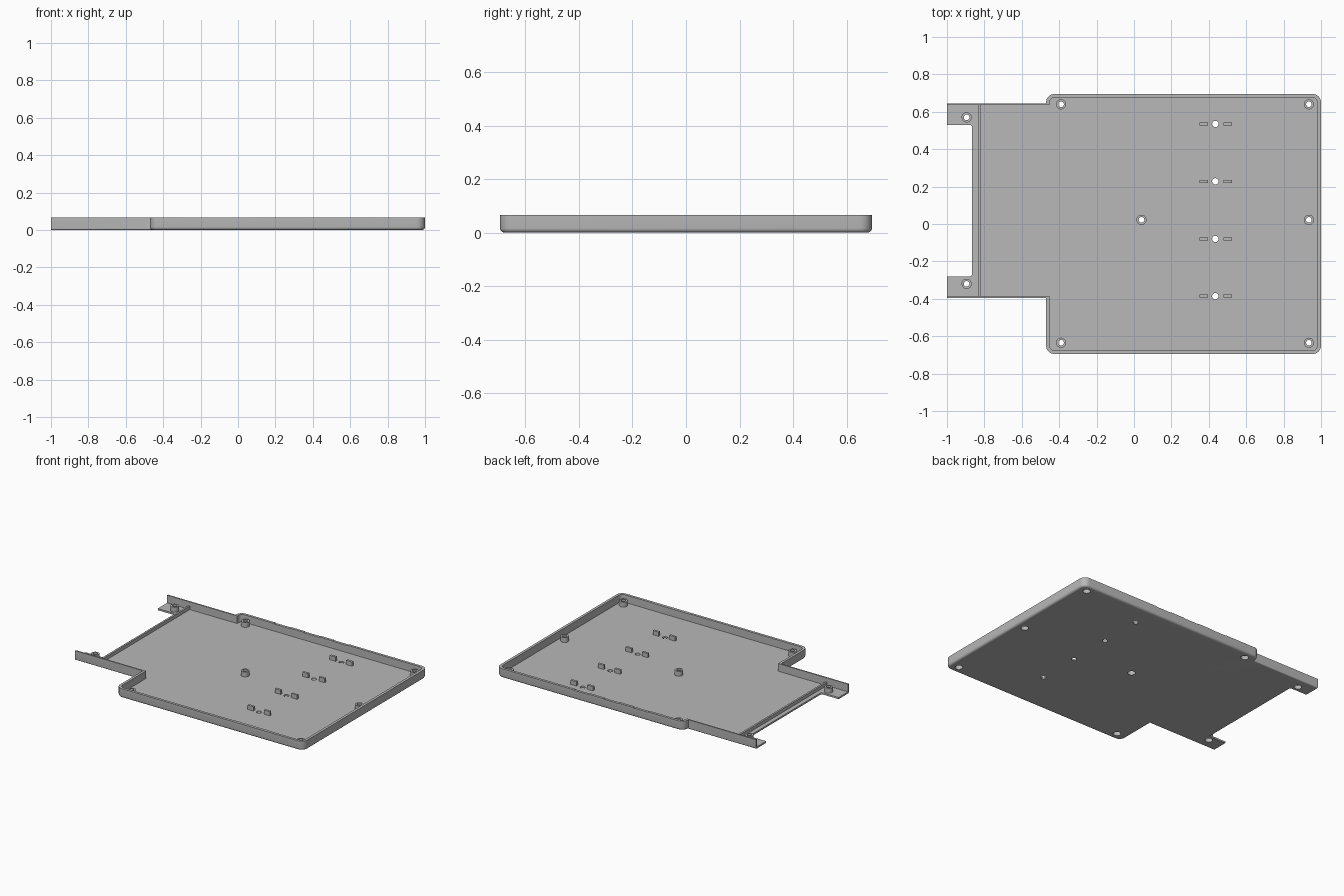
import bpy, bmesh
from math import sin, cos, pi

cube = bpy.data.objects.get("Cube")
if cube:
    bpy.data.objects.remove(cube, do_unlink=True)

HEIGHT, FLOOR = 0.066, 0.012

grey = bpy.data.materials.new("plain grey")
grey.use_nodes = True
grey.diffuse_color = (0.48, 0.48, 0.48, 1)
grey.node_tree.nodes["Principled BSDF"].inputs["Base Color"].default_value = (0.48, 0.48, 0.48, 1)


def finish(name, bm):
    bmesh.ops.recalc_face_normals(bm, faces=bm.faces)
    mesh = bpy.data.meshes.new(name)
    bm.to_mesh(mesh)
    bm.free()
    mesh.materials.append(grey)
    obj = bpy.data.objects.new(name, mesh)
    bpy.context.collection.objects.link(obj)
    return obj


def rounded_block(name, x0, x1, y0, y1, z0, z1, radius=0.0, fillet=0.0):
    """Block with rounded upright corners and an optional rounded bottom edge."""
    bm = bmesh.new()
    steps = 5 if fillet else 0
    levels = [(fillet * (1 - sin(pi / 2 * i / 5)), z0 + fillet * (1 - cos(pi / 2 * i / 5)))
              for i in range(steps + 1)] if fillet else [(0, z0)]
    levels.append((0, z1))
    rings = []
    for inset, z in levels:
        ring = []
        for k, (cx, cy) in enumerate([(x1 - radius, y1 - radius), (x0 + radius, y1 - radius),
                                      (x0 + radius, y0 + radius), (x1 - radius, y0 + radius)]):
            r = radius - inset
            if radius:
                for i in range(9):
                    a = pi / 2 * (k + i / 8)
                    ring.append(bm.verts.new((cx + r * cos(a), cy + r * sin(a), z)))
            else:
                ring.append(bm.verts.new((cx, cy, z)))
        rings.append(ring)
    bm.faces.new(rings[0])
    bm.faces.new(rings[-1])
    for low, high in zip(rings, rings[1:]):
        for i in range(len(low)):
            j = (i + 1) % len(low)
            bm.faces.new((low[i], low[j], high[j], high[i]))
    return finish(name, bm)


def lathe(name, x, y, profile, sides=32):
    """Closed profile of (radius, z) points turned into a ring."""
    bm = bmesh.new()
    rings = [[bm.verts.new((x + r * cos(2 * pi * i / sides), y + r * sin(2 * pi * i / sides), z))
              for i in range(sides)] for r, z in profile]
    for a, b in zip(rings, rings[1:] + rings[:1]):
        for i in range(sides):
            j = (i + 1) % sides
            bm.faces.new((a[i], a[j], b[j], b[i]))
    return finish(name, bm)


def drill(x, y, radius):
    return rounded_block("drill", x - radius, x + radius, y - radius, y + radius, -0.1, 0.05, radius * 0.999)


def combine(target, other, operation):
    mod = target.modifiers.new("cut", "BOOLEAN")
    mod.operation, mod.solver, mod.object = operation, "EXACT", other
    bpy.context.view_layer.objects.active = target
    bpy.ops.object.modifier_apply(modifier=mod.name)
    bpy.data.objects.remove(other, do_unlink=True)


# Tray shell: wide body plus narrower side extension
tray = rounded_block("tray", -0.47, 1, -0.695, 0.695, 0, HEIGHT, 0.045, 0.016)
combine(tray, rounded_block("extension", -1.1, 0, -0.395, 0.645, 0, HEIGHT, 0.009, 0.008), "UNION")

# Hollow inside, open end and mouth between the two arms
combine(tray, rounded_block("body_pocket", -0.452, 0.981, -0.677, 0.677, FLOOR, 0.2, 0.03), "DIFFERENCE")
combine(tray, rounded_block("extension_pocket", -1.2, 0, -0.385, 0.635, FLOOR, 0.2), "DIFFERENCE")
combine(tray, rounded_block("end_trim", -1.3, -1, -1, 1, -0.1, 0.3), "DIFFERENCE")
combine(tray, rounded_block("mouth", -1.2, -0.865, -0.28, 0.53, -0.1, 0.3, 0.014), "DIFFERENCE")

# Shallow finger dips along the back rim
for x in (-0.13, 0.1, 0.33):
    combine(tray, rounded_block("dip", x - 0.06, x + 0.06, 0.6, 0.8, HEIGHT - 0.003, 0.2), "DIFFERENCE")

# Screw posts, recessed from below
parts = [tray]
post_profile = [(0.025, 0), (0.025, 0.028), (0.015, 0.028), (0.015, 0.046), (0.027, 0.046), (0.027, 0)]
for x, y in [(-0.39, 0.64), (0.935, 0.64), (0.04, 0.022), (0.935, 0.022),
             (-0.39, -0.635), (0.935, -0.635), (-0.895, 0.57), (-0.895, -0.32)]:
    combine(tray, drill(x, y, 0.0262), "DIFFERENCE")
    parts.append(lathe("screw_post", x, y, post_profile))

# Pairs of locating blocks with a hole between each pair
for y in (0.535, 0.228, -0.08, -0.386):
    combine(tray, drill(0.435, y, 0.017), "DIFFERENCE")
    for x in (0.373, 0.502):
        parts.append(rounded_block("locating_block", x - 0.023, x + 0.023, y - 0.008, y + 0.008,
                                   FLOOR - 0.002, FLOOR + 0.03))

# Cross rib behind the mouth and small tab on the front wall
parts.append(rounded_block("cross_rib", -0.835, -0.822, -0.386, 0.636, FLOOR - 0.002, 0.036))
parts.append(rounded_block("front_tab", 0.45, 0.72, -0.68, -0.674, 0.05, HEIGHT))

for obj in bpy.context.view_layer.objects:
    obj.select_set(obj in parts)
bpy.context.view_layer.objects.active = tray
bpy.ops.object.shade_smooth_by_angle(angle=0.6)
